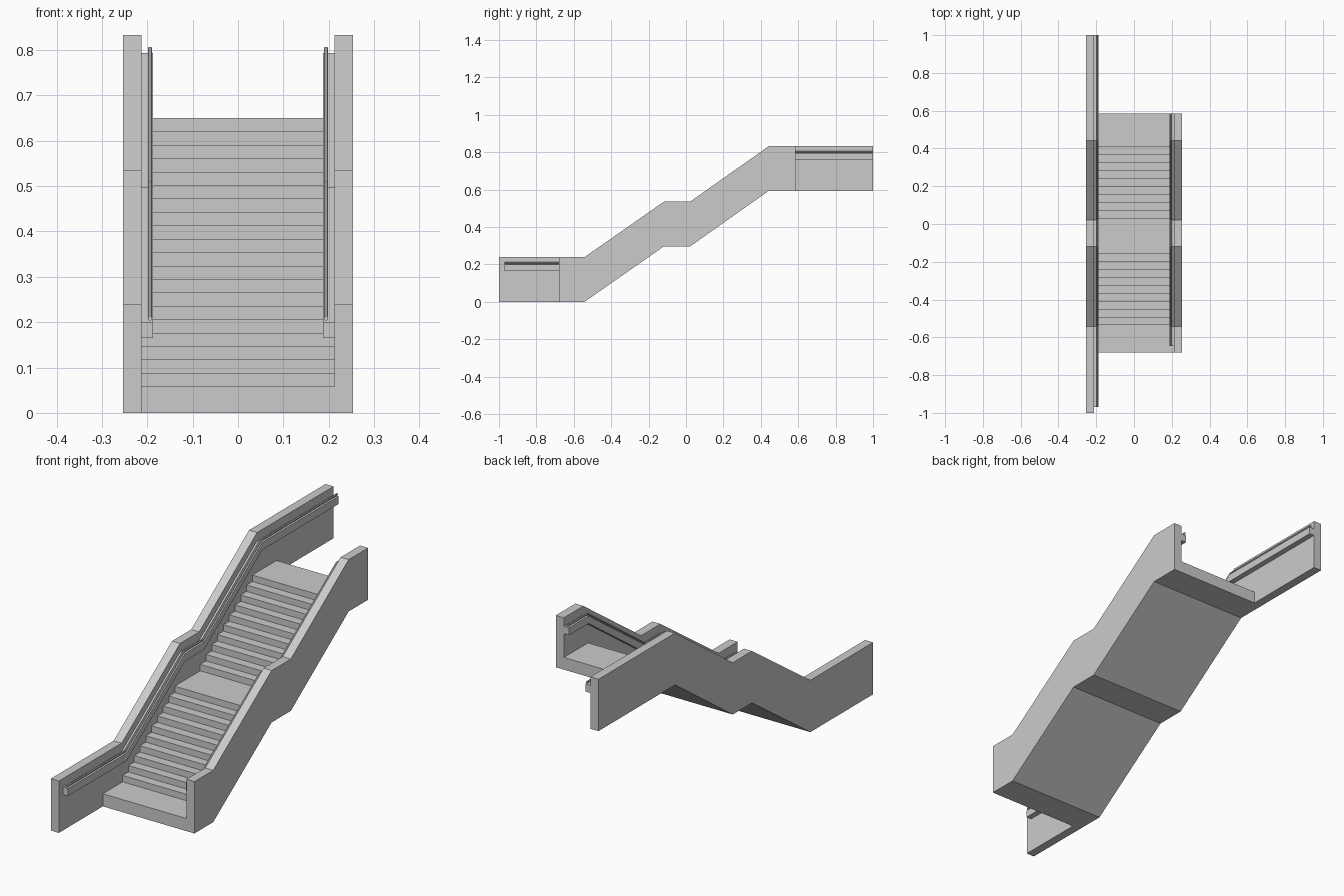
import bpy, math

if "Cube" in bpy.data.objects:
    bpy.data.objects.remove(bpy.data.objects["Cube"])

# Kink points of the flight: (y, height offset); ends are added per part
KINKS = [(-0.543, 0.0), (-0.118, 0.297), (0.022, 0.297), (0.443, 0.594)]


def mesh_object(name, verts, faces):
    me = bpy.data.meshes.new(name)
    me.from_pydata(verts, [], faces)
    me.validate()
    ob = bpy.data.objects.new(name, me)
    bpy.context.collection.objects.link(ob)
    bpy.context.view_layer.objects.active = ob
    bpy.ops.object.mode_set(mode='EDIT')
    bpy.ops.mesh.select_all(action='SELECT')
    bpy.ops.mesh.normals_make_consistent(inside=False)
    bpy.ops.object.mode_set(mode='OBJECT')
    return ob


def loft(name, rings):
    """Skin a closed solid through equally sized rings."""
    n = len(rings[0])
    verts = [v for r in rings for v in r]
    faces = [tuple(range(n)), tuple(range(len(verts) - n, len(verts)))]
    for k in range(len(rings) - 1):
        for i in range(n):
            j = (i + 1) % n
            faces.append((k*n + i, k*n + j, (k+1)*n + j, (k+1)*n + i))
    return mesh_object(name, verts, faces)


def sweep(name, section, y0, y1):
    """Run an (x, z) section along the flight, keeping it upright."""
    path = [(y0, 0.0)] + KINKS + [(y1, 0.594)]
    return loft(name, [[(x, y, z + dz) for x, z in section] for y, dz in path])


def rect(x0, x1, z0, z1):
    return [(x0, z0), (x1, z0), (x1, z1), (x0, z1)]


# Walls, ledges and handrails; the left side is longer than the right
for label, s, w0, w1, r0 in (("left", -1, -1.0, 1.0, -0.97),
                             ("right", 1, -0.68, 0.585, -0.645)):
    sweep(label + "_wall", rect(s*0.213, s*0.254, 0.0, 0.239), w0, w1)
    sweep(label + "_ledge", rect(s*0.187, s*0.213, 0.165, 0.2), r0, w1)
    tube = [(s*0.194 + 0.005*math.cos(a), 0.2085 + 0.005*math.sin(a))
            for a in (math.pi/8 + i*math.pi/4 for i in range(8))]
    sweep(label + "_handrail", tube, r0, w1)

# Stair slab: sloped underside, two flights of ten risers, three landings
profile = [(0.585, 0.594)] + [p for p in reversed(KINKS)] + [(-0.68, 0.0)]
z, rise, tread = 0.058, 0.0296, 0.0422
profile.append((-0.68, z))
for start in (-0.536, 0.029):
    for i in range(10):
        y = start + i*tread
        profile += [(y, z), (y, z + rise)]
        z += rise
profile.append((0.585, z))
loft("stairs", [[(x, y, zz) for y, zz in profile] for x in (-0.213, 0.213)])
